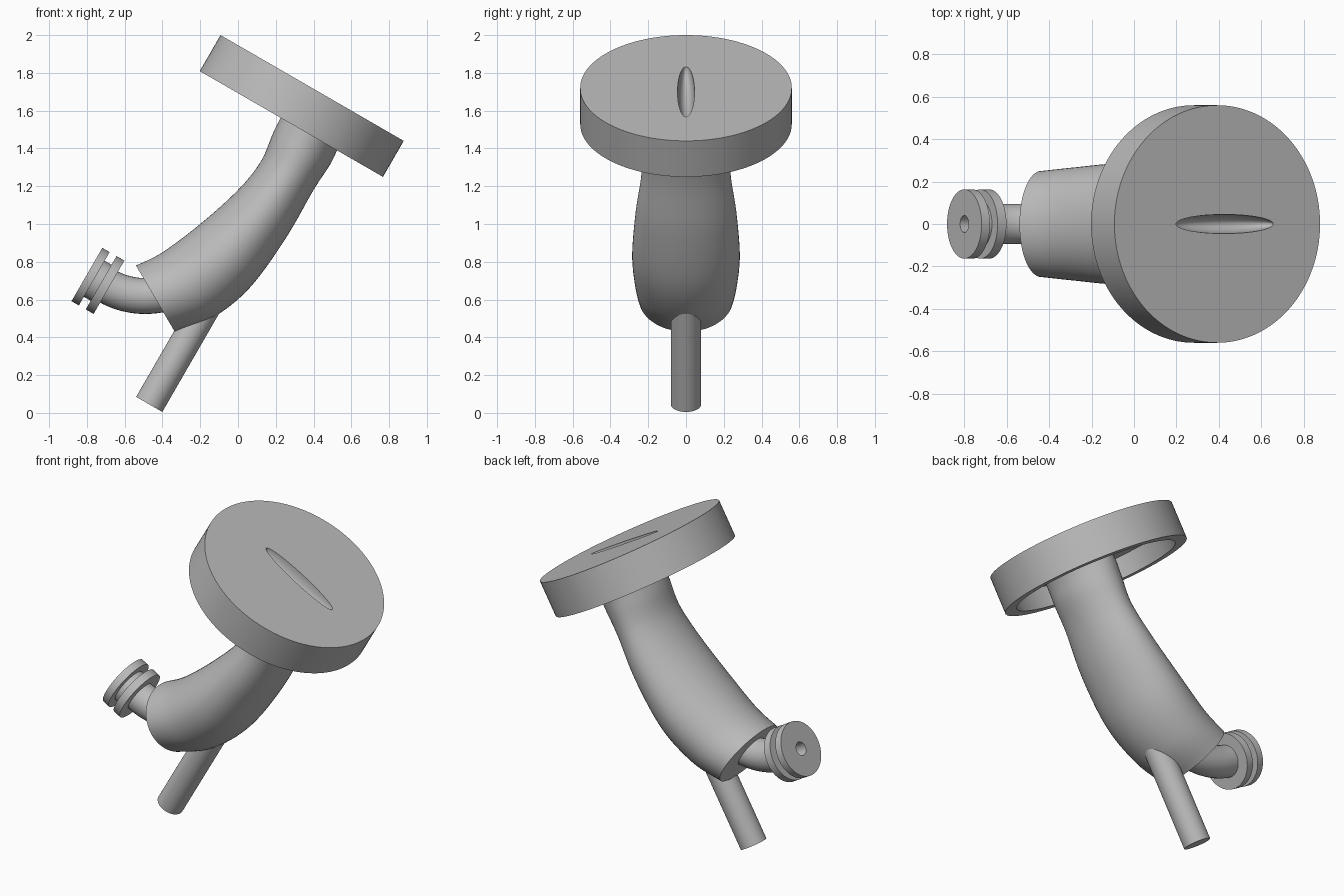
import bpy, bmesh, math
from mathutils import Vector, Matrix

cube = bpy.data.objects.get("Cube")
if cube:
    bpy.data.objects.remove(cube, do_unlink=True)

grey = bpy.data.materials.new("plain grey")
grey.use_nodes = True
colour = (0.5, 0.5, 0.5, 1)
grey.diffuse_color = colour
grey.node_tree.nodes["Principled BSDF"].inputs["Base Color"].default_value = colour


def finish(name, bm, matrix=Matrix()):
    bmesh.ops.recalc_face_normals(bm, faces=bm.faces)
    mesh = bpy.data.meshes.new(name)
    bm.to_mesh(mesh)
    bm.free()
    mesh.materials.append(grey)
    ob = bpy.data.objects.new(name, mesh)
    bpy.context.collection.objects.link(ob)
    ob.matrix_world = matrix
    return ob


def smooth(ob):
    bpy.ops.object.select_all(action="DESELECT")
    ob.select_set(True)
    bpy.context.view_layer.objects.active = ob
    bpy.ops.object.shade_smooth_by_angle(angle=math.radians(30))


def placed(x, z, tilt):
    return Matrix.Translation((x, 0, z)) @ Matrix.Rotation(math.radians(tilt), 4, "Y")


def lathe(name, profile, matrix, steps=96):
    """Spin a closed (radius, height) outline about local z."""
    bm = bmesh.new()
    verts = [bm.verts.new((r, 0, z)) for r, z in profile]
    edges = [bm.edges.new(pair) for pair in zip(verts, verts[1:])]
    bmesh.ops.spin(bm, geom=verts + edges, cent=(0, 0, 0), axis=(0, 0, 1),
                   angle=math.tau, steps=steps, use_merge=True)
    bmesh.ops.remove_doubles(bm, verts=bm.verts, dist=1e-5)
    return finish(name, bm, matrix)


def spline(points, i, t):
    """Catmull-Rom blend between neighbouring section tuples."""
    last = len(points) - 1
    a, b, c, d = (Vector(points[min(max(i + k, 0), last)]) for k in (-1, 0, 1, 2))
    return b + 0.5 * t * (c - a + t * (2 * a - 5 * b + 4 * c - d + t * (3 * (b - c) + d - a)))


def loft(name, sections, sides=64, steps=8):
    """Skin ovals given as upper x, z, lower x, z and half width."""
    bm = bmesh.new()
    rows = [spline(sections, i, k / steps)
            for i in range(len(sections) - 1) for k in range(steps)]
    rows.append(Vector(sections[-1]))
    rings = []
    for ux, uz, lx, lz, half in rows:
        mid = Vector((ux + lx, 0, uz + lz)) / 2
        arm = Vector((ux - lx, 0, uz - lz)) / 2
        side = Vector((0, half, 0))
        rings.append([bm.verts.new(mid + arm * math.cos(a) + side * math.sin(a))
                      for a in (math.tau * s / sides for s in range(sides))])
    for low, high in zip(rings, rings[1:]):
        for s in range(sides):
            n = (s + 1) % sides
            bm.faces.new((low[s], low[n], high[n], high[s]))
    bm.faces.new(rings[0])
    bm.faces.new(rings[-1])
    return finish(name, bm)


# Tilted round plate with a hollow underside
plate_place = placed(0.3925, 1.72, 30)
plate = lathe("top_plate", [(0, 0), (0.56, 0), (0.56, -0.22), (0.49, -0.22),
                            (0.49, -0.1), (0, -0.1)], plate_place, 128)

# Pointed oval slot sunk into the plate
bm = bmesh.new()
bmesh.ops.create_uvsphere(bm, u_segments=64, v_segments=32, radius=1)
cutter = finish("slot_cutter", bm, plate_place @ Matrix.Translation((0.04, 0, 0))
                @ Matrix.Diagonal((0.265, 0.045, 0.085, 1)))
cutter.hide_render = True
cutter.hide_viewport = True
cut = plate.modifiers.new("slot", "BOOLEAN")
cut.operation = "DIFFERENCE"
cut.solver = "EXACT"
cut.object = cutter
bpy.context.view_layer.objects.active = plate
bpy.ops.object.modifier_apply(modifier=cut.name)
bpy.data.objects.remove(cutter, do_unlink=True)

# Bent main body
body = loft("curved_body", [
    (-0.54, 0.78, -0.335, 0.43, 0.25),
    (-0.40, 0.85, -0.14, 0.50, 0.268),
    (-0.20, 1.00, 0.06, 0.66, 0.285),
    (0.00, 1.18, 0.25, 0.92, 0.268),
    (0.12, 1.33, 0.40, 1.18, 0.237),
    (0.185, 1.48, 0.485, 1.31, 0.235),
    (0.23, 1.57, 0.53, 1.40, 0.238),
    (0.287, 1.67, 0.587, 1.50, 0.238)])

# Straight support rod
rod = lathe("support_rod", [(0, 0), (0.08, 0), (0.08, 0.65), (0, 0.65)],
            placed(-0.47, 0.045, 30), 64)

# Grooved end hub with a centre hole
hub = lathe("end_hub", [(0, -0.12), (0.04, -0.12), (0.04, 0), (0.163, 0), (0.163, -0.045),
                        (0.11, -0.045), (0.11, -0.087), (0.163, -0.087),
                        (0.163, -0.135), (0, -0.135)], placed(-0.80, 0.7325, -60))

# Elbow pipe joining hub and body
curve = bpy.data.curves.new("elbow_path", "CURVE")
curve.dimensions = "3D"
curve.bevel_depth = 0.095
curve.bevel_resolution = 12
curve.use_fill_caps = True
path = curve.splines.new("NURBS")
route = [(-0.69, 0.67), (-0.60, 0.62), (-0.48, 0.60), (-0.36, 0.64)]
path.points.add(len(route) - 1)
for point, (x, z) in zip(path.points, route):
    point.co = (x, 0, z, 1)
path.order_u = 4
path.use_endpoint_u = True
path.resolution_u = 12
pipe = bpy.data.objects.new("elbow_pipe", curve)
bpy.context.collection.objects.link(pipe)
bpy.ops.object.select_all(action="DESELECT")
pipe.select_set(True)
bpy.context.view_layer.objects.active = pipe
bpy.ops.object.convert(target="MESH")
pipe = bpy.context.view_layer.objects.active
pipe.data.materials.clear()
pipe.data.materials.append(grey)

for part in (plate, body, rod, hub, pipe):
    smooth(part)
